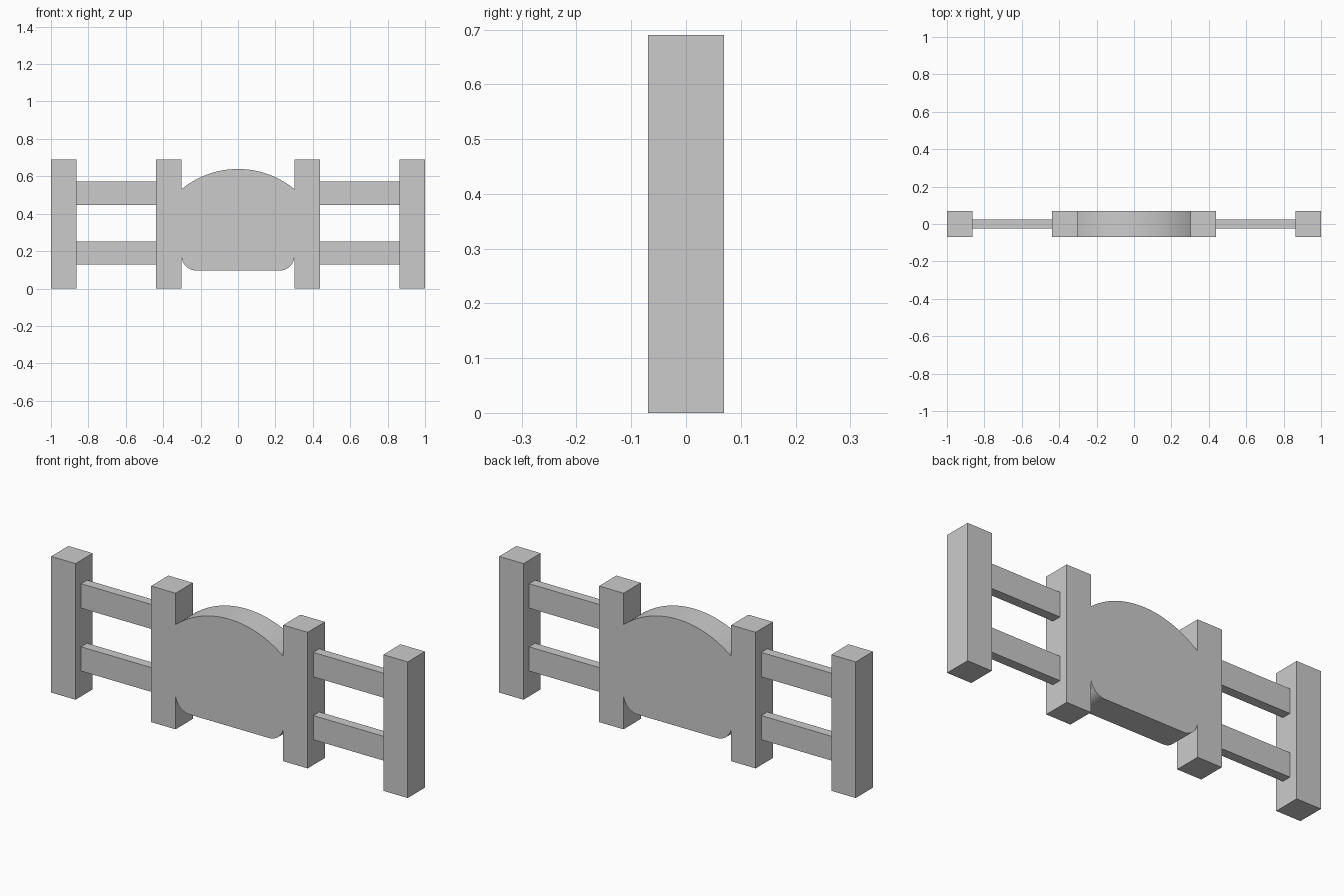
import bpy, bmesh, math

if "Cube" in bpy.data.objects:
    bpy.data.objects.remove(bpy.data.objects["Cube"])


def box(name, x0, x1, half_depth, z0, z1):
    bm = bmesh.new()
    bmesh.ops.create_cube(bm, size=1)
    for v in bm.verts:
        v.co.x = x1 if v.co.x > 0 else x0
        v.co.y = half_depth if v.co.y > 0 else -half_depth
        v.co.z = z1 if v.co.z > 0 else z0
    return finish(name, bm)


def finish(name, bm):
    mesh = bpy.data.meshes.new(name)
    bmesh.ops.recalc_face_normals(bm, faces=bm.faces)
    bm.to_mesh(mesh)
    bm.free()
    ob = bpy.data.objects.new(name, mesh)
    bpy.context.collection.objects.link(ob)
    return ob


def arc(cx, cz, r, a0, a1, n):
    return [(cx + r * math.cos(a0 + (a1 - a0) * i / n),
             cz + r * math.sin(a0 + (a1 - a0) * i / n)) for i in range(n + 1)]


DEPTH = 0.069
POST_TOP = 0.69
INNER, MID, OUTER = 0.302, 0.439, 0.863

# Posts and the two rails on each side
for side, s in (("left", -1), ("right", 1)):
    for label, a, b in (("inner_post", INNER, MID), ("outer_post", OUTER, 1.0)):
        box(f"{side}_{label}", min(s * a, s * b), max(s * a, s * b), DEPTH, 0, POST_TOP)
    for label, z0, z1 in (("lower_rail", 0.128, 0.251), ("upper_rail", 0.447, 0.571)):
        box(f"{side}_{label}", min(s * MID, s * OUTER), max(s * MID, s * OUTER), 0.024, z0, z1)

# Centre panel: arched top, rounded lower corners
rise, shoulder, bottom, corner = 0.108, 0.531, 0.096, 0.08
radius = (INNER ** 2 + rise ** 2) / (2 * rise)
half = math.asin(INNER / radius)
outline = arc(0, shoulder + rise - radius, radius, math.pi / 2 - half, math.pi / 2 + half, 40)
outline += arc(-INNER + corner, bottom + corner, corner, math.pi, 1.5 * math.pi, 12)
outline += arc(INNER - corner, bottom + corner, corner, 1.5 * math.pi, 2 * math.pi, 12)

bm = bmesh.new()
face = bm.faces.new([bm.verts.new((x, -DEPTH, z)) for x, z in outline])
ext = bmesh.ops.extrude_face_region(bm, geom=[face], use_keep_orig=True)
for v in ext["geom"]:
    if isinstance(v, bmesh.types.BMVert):
        v.co.y = DEPTH
panel = finish("arched_panel", bm)
bpy.context.view_layer.objects.active = panel
panel.select_set(True)
bpy.ops.object.shade_smooth_by_angle(angle=math.radians(30))
